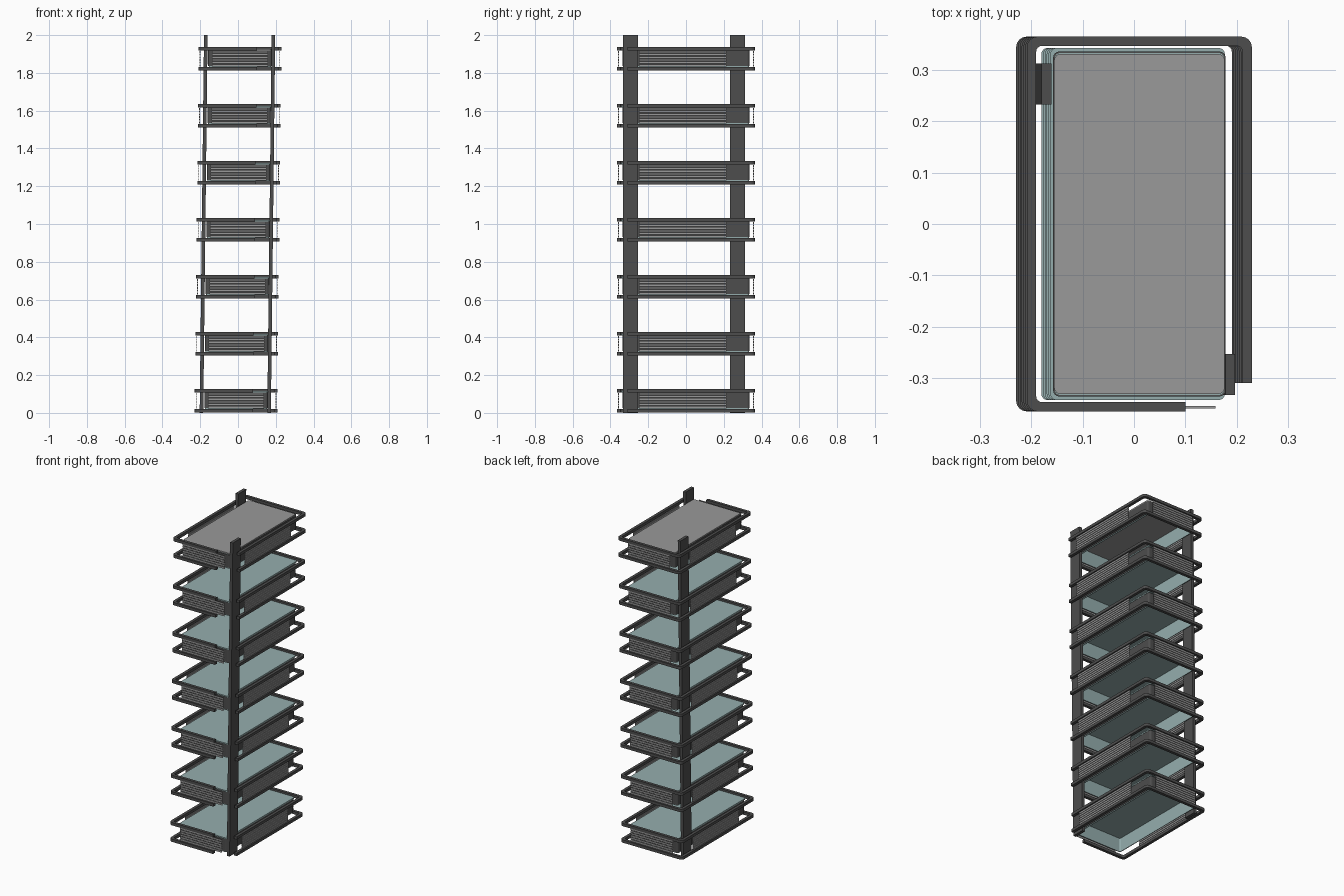
import bpy, bmesh, math

if "Cube" in bpy.data.objects:
    bpy.data.objects.remove(bpy.data.objects["Cube"])

def material(name, rgb):
    m = bpy.data.materials.new(name)
    m.diffuse_color = (*rgb, 1)
    m.use_nodes = True
    m.node_tree.nodes["Principled BSDF"].inputs["Base Color"].default_value = m.diffuse_color
    return m

DARK = material("dark_metal", (0.075, 0.075, 0.075))
TEAL = material("teal_tray", (0.30, 0.42, 0.42))
GREY = material("grey_slat", (0.32, 0.32, 0.32))

TIERS, PITCH, LEAN = 7, 0.3017, 0.0105

def finish(name, bm, mat):
    bmesh.ops.recalc_face_normals(bm, faces=bm.faces)
    me = bpy.data.meshes.new(name)
    bm.to_mesh(me)
    bm.free()
    ob = bpy.data.objects.new(name, me)
    me.materials.append(mat)
    bpy.context.collection.objects.link(ob)
    return ob

def add_box(bm, x0, x1, y0, y1, z0, z1, shear=0):
    """Box whose top is shifted in x by shear."""
    r = bmesh.ops.create_cube(bm, size=1)
    for v in r["verts"]:
        top = v.co.z > 0
        v.co = (x1 if v.co.x > 0 else x0, y1 if v.co.y > 0 else y0, z1 if top else z0)
        if top:
            v.co.x += shear

def rounded(hx, hy, r, n=4):
    """Rounded rectangle outline, counter-clockwise from the +x -y corner."""
    pts = []
    for i, (sx, sy) in enumerate([(1, -1), (1, 1), (-1, 1), (-1, -1)]):
        for k in range(n + 1):
            a = math.radians(-90 + 90 * i + 90 * k / n)
            pts.append((sx * (hx - r) + r * math.cos(a), sy * (hy - r) + r * math.sin(a)))
    return pts

def add_wall(bm, outer, inner, cx, z0, z1, closed):
    """Band between two outlines, extruded upwards."""
    rings = [[bm.verts.new((x + cx, y, z)) for x, y in o]
             for o, z in ((outer, z0), (outer, z1), (inner, z1), (inner, z0))]
    n = len(outer)
    for i in range(n if closed else n - 1):
        j = (i + 1) % n
        for a in range(4):
            b = (a + 1) % 4
            bm.faces.new((rings[a][i], rings[a][j], rings[b][j], rings[b][i]))
    if not closed:
        for i in (0, -1):
            bm.faces.new([r[i] for r in rings])

def add_slab(bm, outline, cx, z0, z1):
    lo, hi = ([bm.verts.new((x + cx, y, z)) for x, y in outline] for z in (z0, z1))
    bm.faces.new(lo)
    bm.faces.new(hi)
    for i in range(len(lo)):
        j = (i + 1) % len(lo)
        bm.faces.new((lo[i], lo[j], hi[j], hi[i]))

# Rail outline: open around the front right post
HX, HY, T = 0.219, 0.365, 0.018
def rail_path(off):
    return ([(HX - off, -0.31)] + rounded(HX - off, HY - off, 0.02 - off * 0.5)[5:]
            + [(0.09, -HY + off)])

for t in range(TIERS):
    z = t * PITCH
    cx = -LEAN + 2 * LEAN * t / (TIERS - 1)
    tag = f"_{t + 1}"

    # lower and upper rail
    bm = bmesh.new()
    for z0 in (0.003, 0.108):
        add_wall(bm, rail_path(0), rail_path(T), cx, z + z0, z + z0 + 0.018, False)
    finish("rails" + tag, bm, DARK)

    # thin slats on the four sides
    bm = bmesh.new()
    for k in range(6):
        z0 = z + 0.024 + k * 0.0142
        z1 = z0 + 0.0112
        for s in (-1, 1):
            y = s * 0.357
            add_box(bm, cx - 0.148, cx + 0.148, y - 0.002, y + 0.002, z0, z1)
            x = cx + s * 0.211
            ya, yb = sorted((-0.25 * s, 0.215 * s))
            add_box(bm, x - 0.002, x + 0.002, ya, yb, z0, z1)
    finish("slats" + tag, bm, GREY)

    # tray: dark skin, teal lining open at the bottom, lid
    bm = bmesh.new()
    add_wall(bm, rounded(0.168, 0.336, 0.012), rounded(0.165, 0.333, 0.01),
             cx, z + 0.026, z + 0.108, True)
    finish("tray_skin" + tag, bm, DARK)
    bm = bmesh.new()
    add_wall(bm, rounded(0.165, 0.333, 0.01), rounded(0.161, 0.329, 0.008),
             cx, z + 0.02, z + 0.108, True)
    finish("tray_lining" + tag, bm, TEAL)
    bm = bmesh.new()
    top = t == TIERS - 1
    add_slab(bm, rounded(0.166, 0.331, 0.012) if top else rounded(0.17, 0.343, 0.012),
             cx, z + 0.108, z + 0.116)
    finish("top_lid" if top else "tray_lid" + tag, bm, GREY if top else TEAL)

# two leaning posts in opposite corners
for name, x, y in (("front_right_post", 0.155, -0.333), ("back_left_post", -0.203, 0.233)):
    bm = bmesh.new()
    add_box(bm, x, x + 0.019, y, y + 0.08, 0, 2, 2 * LEAN + 0.002)
    finish(name, bm, DARK)
